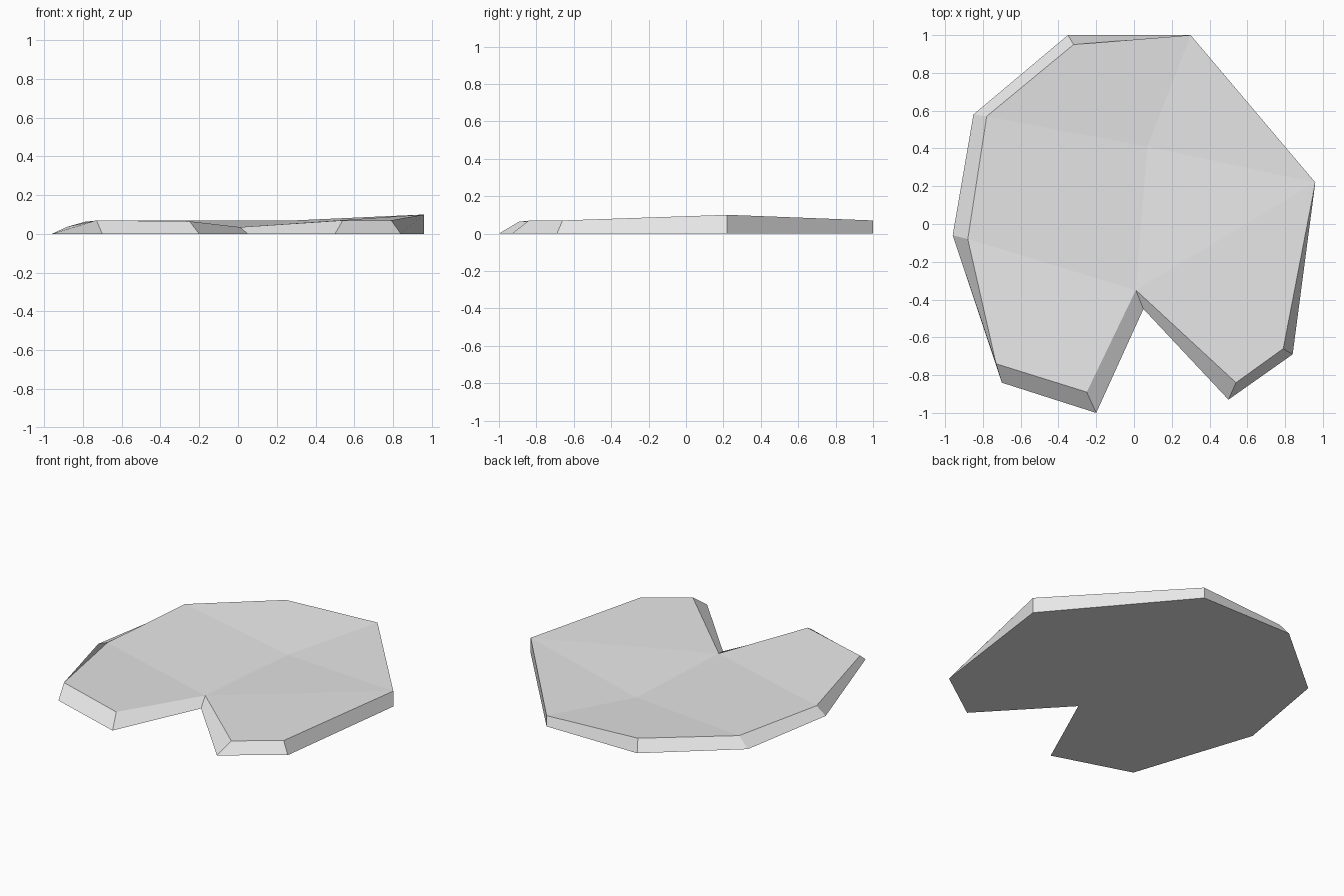
import bpy
import bmesh

cube = bpy.data.objects.get("Cube")
if cube:
    bpy.data.objects.remove(cube, do_unlink=True)

# Pad material
grey = bpy.data.materials.new("pale_grey")
grey.use_nodes = True
colour = (0.8, 0.8, 0.8, 1)
grey.diffuse_color = colour
grey.node_tree.nodes["Principled BSDF"].inputs["Base Color"].default_value = colour

# Outline points, counter-clockwise from the notch: base (x, y), rim (x, y, z)
outline = [
    ((0.05, -0.45), (0.01, -0.35, 0.035)),   # 0 notch
    ((0.50, -0.93), (0.54, -0.84, 0.07)),    # 1 left lobe
    ((0.84, -0.69), (0.79, -0.66, 0.07)),    # 2
    ((0.96, 0.22), (0.96, 0.22, 0.10)),      # 3 raised side
    ((0.30, 1.00), (0.30, 1.00, 0.07)),      # 4 back
    ((-0.35, 1.00), (-0.32, 0.95, 0.07)),    # 5
    ((-0.85, 0.58), (-0.78, 0.57, 0.065)),   # 6
    ((-0.96, -0.06), (-0.88, -0.08, 0.037)), # 7 dipped side
    ((-0.70, -0.84), (-0.73, -0.74, 0.07)),  # 8 right lobe
    ((-0.20, -1.00), (-0.25, -0.89, 0.065)), # 9
]

bm = bmesh.new()
base = [bm.verts.new((x, y, 0)) for (x, y), _ in outline]
rim = [bm.verts.new(p) for _, p in outline]
centre = bm.verts.new((0.07, 0.41, 0.024))
count = len(outline)

# Sloped side walls and flat underside
for i in range(count):
    j = (i + 1) % count
    bm.faces.new((base[i], base[j], rim[j], rim[i]))
bm.faces.new(base[::-1])

# Dished upper surface: two lobes, then panels around the centre
for lobe in ((0, 1, 2, 3), (0, 7, 8, 9)):
    bm.faces.new([rim[i] for i in lobe])
for panel in ((0, 3), (3, 4), (4, 5, 6), (6, 7, 0)):
    bm.faces.new([centre] + [rim[i] for i in panel])

bm.normal_update()
mesh = bpy.data.meshes.new("lily_pad")
bm.to_mesh(mesh)
bm.free()
mesh.materials.append(grey)
pad = bpy.data.objects.new("lily_pad", mesh)
bpy.context.collection.objects.link(pad)
